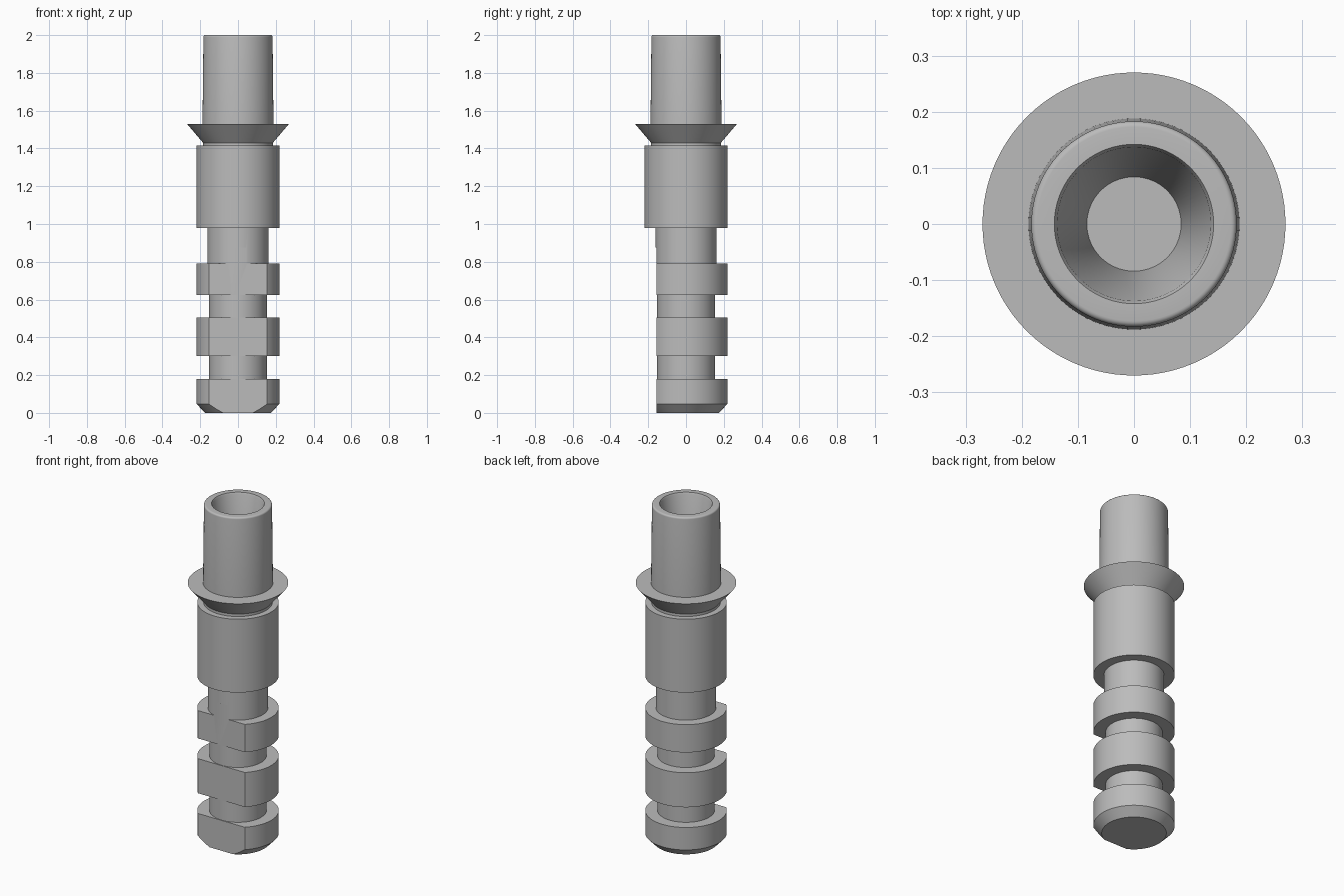
import bpy
import bmesh
import math

SEGMENTS = 96

cube = bpy.data.objects.get("Cube")
if cube:
    bpy.data.objects.remove(cube, do_unlink=True)

steel = bpy.data.materials.new("steel_grey")
steel.use_nodes = True
GREY = (0.5, 0.5, 0.5, 1)
steel.diffuse_color = GREY
steel.node_tree.nodes["Principled BSDF"].inputs["Base Color"].default_value = GREY


def lathe(name, profile):
    """Spin a (radius, height) profile round z; zero radii close the ends."""
    bm = bmesh.new()
    verts = [bm.verts.new((r, 0, z)) for r, z in profile]
    edges = [bm.edges.new(pair) for pair in zip(verts, verts[1:])]
    bmesh.ops.spin(bm, geom=verts + edges, cent=(0, 0, 0), axis=(0, 0, 1),
                   angle=math.tau, steps=SEGMENTS)
    bmesh.ops.remove_doubles(bm, verts=bm.verts, dist=1e-5)
    bmesh.ops.recalc_face_normals(bm, faces=bm.faces)
    mesh = bpy.data.meshes.new(name)
    bm.to_mesh(mesh)
    bm.free()
    mesh.materials.append(steel)
    obj = bpy.data.objects.new(name, mesh)
    bpy.context.collection.objects.link(obj)
    return obj


def smooth(obj):
    bpy.ops.object.select_all(action="DESELECT")
    obj.select_set(True)
    bpy.context.view_layer.objects.active = obj
    bpy.ops.object.shade_smooth_by_angle(angle=math.radians(25))


BODY, NECK, COLLAR = 0.219, 0.153, 0.162

# Ringed shank with a chamfered foot
shank = lathe("ringed_shank", [
    (0, 0), (0.174, 0), (BODY, 0.047), (BODY, 0.18),
    (NECK, 0.18), (NECK, 0.3), (BODY, 0.3), (BODY, 0.505),
    (NECK, 0.505), (NECK, 0.625), (BODY, 0.625), (BODY, 0.79),
    (COLLAR, 0.79), (COLLAR, 0.985), (0, 0.985)])

# Flat milled along the front of the shank
bpy.ops.mesh.primitive_cube_add(size=1, location=(0, -0.656, 0.375))
cutter = bpy.context.object
cutter.name = "flat_cutter"
cutter.scale = (1, 1, 1)
cutter.hide_render = True
cut = shank.modifiers.new("front_flat", "BOOLEAN")
cut.operation = "DIFFERENCE"
cut.solver = "EXACT"
cut.object = cutter
bpy.context.view_layer.objects.active = shank
bpy.ops.object.modifier_apply(modifier=cut.name)
bpy.data.objects.remove(cutter, do_unlink=True)

# Plain sleeve above the shank
sleeve = lathe("sleeve", [
    (COLLAR, 0.98), (BODY, 0.98), (BODY, 1.415), (0.185, 1.415)])

# Flared flange with a short groove below it
flange = lathe("flared_flange", [
    (0.185, 1.415), (0.185, 1.43), (0.27, 1.53), (0.188, 1.53)])

# Slightly tapered socket with a rounded lip and a conical bore
lip = [(0.173 + 0.01 * math.cos(a), 1.99 + 0.01 * math.sin(a))
       for a in (math.radians(d) for d in range(0, 91, 18))]
socket = lathe("socket", [(0.188, 1.53), *lip, (0.142, 2.0), (0.137, 1.99),
                          (0.084, 1.55), (0, 1.55)])

for part in (shank, sleeve, flange, socket):
    smooth(part)
